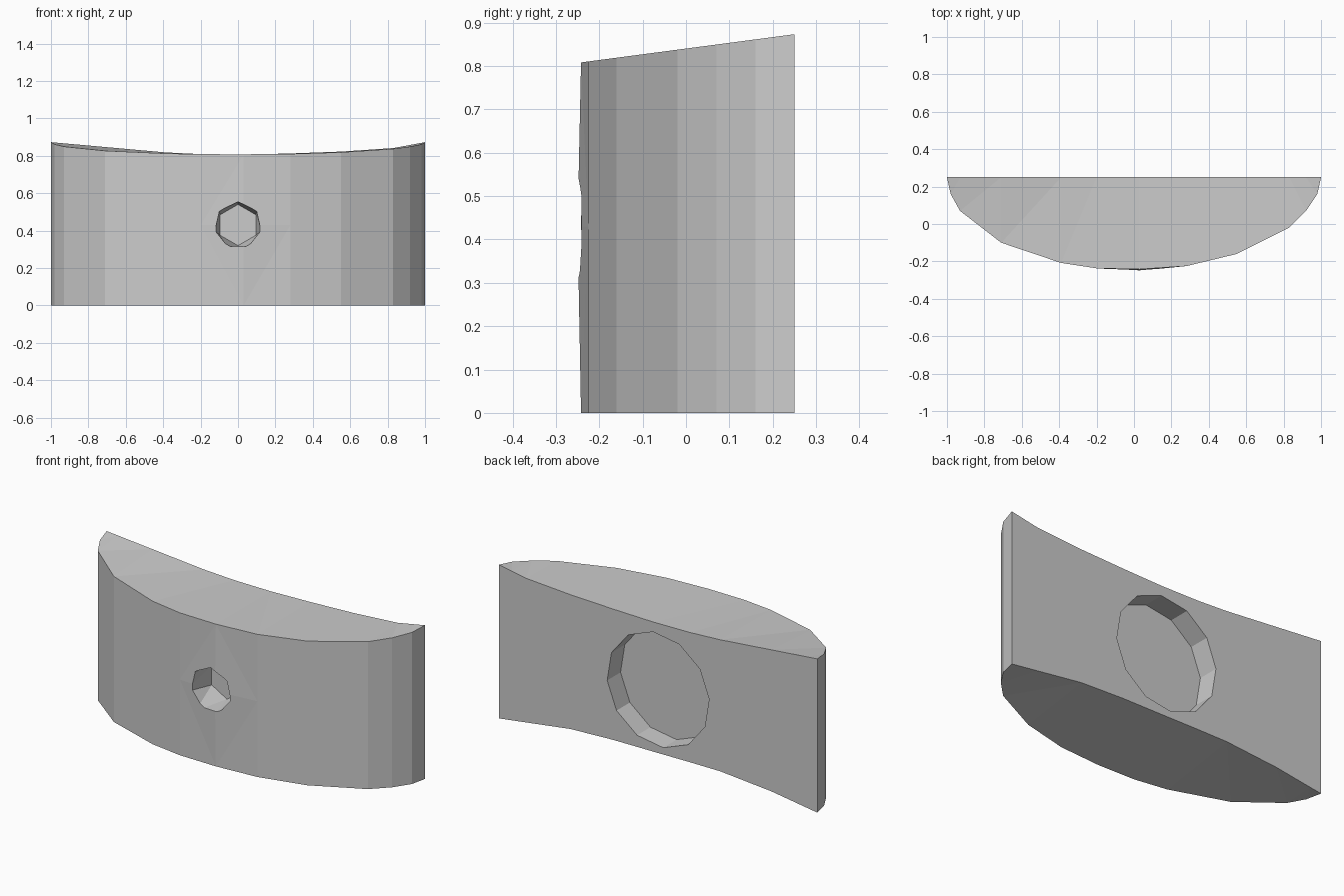
import bpy, bmesh
from math import sin, cos, tau

if "Cube" in bpy.data.objects:
    bpy.data.objects.remove(bpy.data.objects["Cube"])

BACK = 0.25
# plan outline of the bowed front: (x, y)
FRONT = [(-1, .25), (-.98, .16), (-.93, .07), (-.71, -.10), (-.39, -.208), (-.2, -.237),
         (.03, -.242), (.28, -.225), (.55, -.16), (.83, -.02), (.92, .07), (.98, .16), (1, .25)]
# heights of the sagging top and arched bottom edges of the flat back: (x, z)
BACK_TOP = [(-1, .873), (-.296, .81), (.1, .806), (.774, .831), (1, .873)]
BACK_BOTTOM = [(-1, 0), (-.7, .045), (-.37, .073), (.12, .07), (.475, .07), (1, 0)]
MID_Z = 0.43


def sample(table, x):
    for (x0, z0), (x1, z1) in zip(table, table[1:]):
        if x <= x1:
            return z0 + (z1 - z0) * (x - x0) / (x1 - x0)
    return table[-1][1]


def to_object(bm, name):
    bmesh.ops.recalc_face_normals(bm, faces=bm.faces)
    mesh = bpy.data.meshes.new(name)
    bm.to_mesh(mesh)
    bm.free()
    ob = bpy.data.objects.new(name, mesh)
    bpy.context.collection.objects.link(ob)
    return ob


# curved block: one closed loop per column, lofted along x
bm = bmesh.new()
loops = []
for x, y in FRONT:
    bulge = 0.008 if abs(x) < .1 else 0
    pts = [(x, y, 0), (x, y - bulge, MID_Z), (x, y, .84 + .132 * y),
           (x, BACK, sample(BACK_TOP, x)), (x, BACK, MID_Z), (x, BACK, sample(BACK_BOTTOM, x))]
    loops.append([bm.verts.new(p) for p in pts])
for a, b in zip(loops, loops[1:]):
    for i in range(6):
        j = (i + 1) % 6
        bm.faces.new((a[i], a[j], b[j], b[i]))
bmesh.ops.remove_doubles(bm, verts=bm.verts, dist=0.003)
bmesh.ops.dissolve_degenerate(bm, edges=bm.edges, dist=0.0001)
bmesh.ops.triangulate(bm, faces=bm.faces)
block = to_object(bm, "curved_block")


def cutter(name, rings):
    """Convex hull of polygon rings, each (y, radius, sides, start angle)."""
    bm = bmesh.new()
    for y, r, n, start in rings:
        for i in range(n):
            t = start + tau * i / n
            bm.verts.new((r * sin(t), y, MID_Z + r * cos(t)))
    bmesh.ops.convex_hull(bm, input=bm.verts)
    bmesh.ops.dissolve_limit(bm, angle_limit=.01, verts=bm.verts, edges=bm.edges)
    ob = to_object(bm, name)
    ob.hide_render = True
    return ob


# small blind socket in front, wide shallow recess in back
cutters = [cutter("front_socket_cutter", [(-.1, .11, 6, 0), (-.3, .13, 7, tau / 14 + .45)]),
           cutter("back_recess_cutter", [(.13, .322, 12, .1), (.3, .322, 12, .1)])]
bpy.context.view_layer.objects.active = block
for c in cutters:
    mod = block.modifiers.new(c.name, 'BOOLEAN')
    mod.operation = 'DIFFERENCE'
    mod.solver = 'EXACT'
    mod.object = c
    bpy.ops.object.modifier_apply(modifier=mod.name)
    bpy.data.objects.remove(c)
